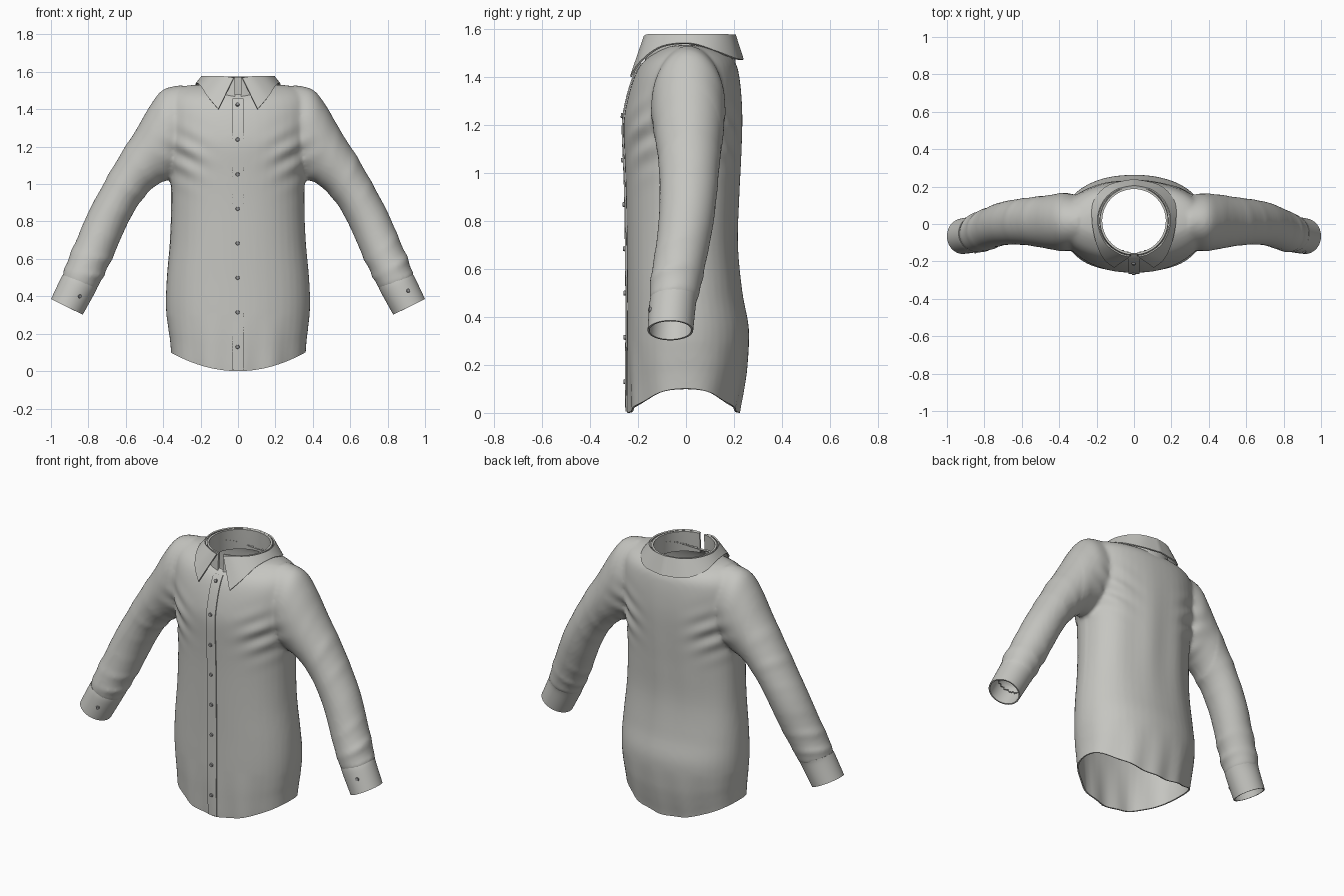
import bpy, bmesh
from math import sin, cos, pi, exp, hypot
from mathutils import Vector, Matrix
from mathutils.bvhtree import BVHTree

if "Cube" in bpy.data.objects:
    bpy.data.objects.remove(bpy.data.objects["Cube"])


def material(name, rgb):
    m = bpy.data.materials.new(name)
    m.use_nodes = True
    m.diffuse_color = (*rgb, 1)
    m.node_tree.nodes["Principled BSDF"].inputs["Base Color"].default_value = (*rgb, 1)
    return m


cloth = material("light grey cloth", (0.56, 0.56, 0.53))
button_grey = material("button grey", (0.3, 0.3, 0.3))


def resample(keys, n):
    """Smooth curve through key rows, n steps per span."""
    rows = []
    for i in range(len(keys) - 1):
        quad = (keys[max(i - 1, 0)], keys[i], keys[i + 1], keys[min(i + 2, len(keys) - 1)])
        for k in range(n):
            t = k / n
            rows.append([b + t / 2 * (c - a + t * (2*a - 5*b + 4*c - d + t * (3*(b - c) + d - a)))
                         for a, b, c, d in zip(*quad)])
    return rows + [list(keys[-1])]


def add_object(name, bm, mat):
    bmesh.ops.recalc_face_normals(bm, faces=bm.faces)
    me = bpy.data.meshes.new(name)
    bm.to_mesh(me)
    bm.free()
    me.materials.append(mat)
    ob = bpy.data.objects.new(name, me)
    bpy.context.collection.objects.link(ob)
    return ob


def loft(bm, rings, closed=True, caps=False):
    vs = [[bm.verts.new(p) for p in r] for r in rings]
    n = len(vs[0])
    for a, b in zip(vs, vs[1:]):
        for j in range(n if closed else n - 1):
            k = (j + 1) % n
            bm.faces.new((a[j], a[k], b[k], b[j]))
    if caps:
        bm.faces.new(vs[0])
        bm.faces.new(vs[-1])


def bake(ob):
    """Apply all modifiers."""
    deps = bpy.context.evaluated_depsgraph_get()
    me = bpy.data.meshes.new_from_object(ob.evaluated_get(deps))
    ob.modifiers.clear()
    ob.data = me


def thicken(ob, t, offset=-1):
    mod = ob.modifiers.new("thickness", 'SOLIDIFY')
    mod.thickness, mod.offset = t, offset
    bake(ob)


def smooth(ob):
    bpy.ops.object.select_all(action='DESELECT')
    ob.select_set(True)
    bpy.context.view_layer.objects.active = ob
    bpy.ops.object.shade_smooth_by_angle(angle=0.7)


def surface_hit(tree, x, z):
    return tree.ray_cast(Vector((x, -2, z)), Vector((0, 1, 0)))[:2]


# Body: height, half width, front depth, back depth
body = [(-.06, .355, .235, .215), (0, .358, .24, .22), (.1, .365, .243, .24), (.2, .375, .245, .255),
        (.35, .385, .245, .262), (.5, .38, .245, .235), (.7, .362, .247, .215), (.9, .355, .25, .22),
        (1.05, .36, .255, .228), (1.2, .38, .26, .234), (1.3, .39, .245, .232), (1.4, .39, .215, .222),
        (1.46, .375, .18, .205), (1.5, .34, .13, .165), (1.525, .28, .08, .1), (1.532, .2, .04, .05)]
# Sleeve: outer x, z, inner x, z, centre y, half depth
sleeve = [(.3, 1.53, .26, 1.1, .01, .14), (.4, 1.505, .33, 1.05, .01, .155), (.47, 1.42, .375, 1.02, .01, .15),
          (.545, 1.29, .42, 1.005, .012, .14), (.645, 1.13, .49, .945, .013, .127),
          (.725, .99, .555, .855, .01, .12), (.8, .85, .615, .735, 0, .115), (.86, .71, .667, .615, -.02, .11),
          (.91, .59, .715, .52, -.04, .107), (.937, .51, .75, .45, -.05, .1),
          (.938, .49, .772, .425, -.053, .085), (.965, .43, .8, .36, -.06, .085)]
SEG = 48


def body_ring(z, hx, front, back):
    ring = []
    for j in range(SEG):
        c, s = cos(2 * pi * j / SEG), sin(2 * pi * j / SEG)
        k = (abs(c) ** 2.2 + abs(s) ** 2.2) ** (-1 / 2.2)
        ring.append((hx * c * k, (back if s > 0 else front) * s * k, z))
    return ring


def sleeve_ring(row, side, t=0, wrinkle=0):
    ox, oz, ix, iz, yc, ry = row
    ring = []
    for j in range(SEG):
        a = 2 * pi * j / SEG
        f = 1 + wrinkle * max(0, sin(70 * t + 1.5 * sin(a + side) + side)) * (0.6 + 0.4 * cos(2 * a + side))
        ring.append((side * ((ox + ix) / 2 + (ox - ix) / 2 * cos(a) * f), yc + ry * sin(a) * f,
                     (oz + iz) / 2 + (oz - iz) / 2 * cos(a) * f))
    return ring


# Fuse body and sleeves into one smooth skin
bm = bmesh.new()
loft(bm, [body_ring(*r) for r in resample(body, 5)], caps=True)
for side in (1, -1):
    rows = resample(sleeve, 7)
    rings = []
    for i, row in enumerate(rows):
        t = i / (len(rows) - 1)
        amp = .09 * exp(-((t - .74) / .11) ** 2) + .04 * exp(-((t - .38) / .1) ** 2)
        rings.append(sleeve_ring(row, side, t, amp))
    loft(bm, rings, caps=True)
shirt = add_object("shirt_body_and_sleeves", bm, cloth)
remesh = shirt.modifiers.new("fuse", 'REMESH')
remesh.mode, remesh.voxel_size = 'VOXEL', .012
relax = shirt.modifiers.new("relax", 'SMOOTH')
relax.factor, relax.iterations = .5, 6
bake(shirt)


def fold(co):
    """Soft cloth folds: hem pleats, chest drag lines, back pleats."""
    x, y, z = co
    if abs(x) > .5:
        return 0
    hem = .005 * sin(38 * x + 1) * max(0, 1 - z / .3)
    chest = .007 * sin(55 * (z - .5 * abs(x))) * exp(-((abs(x) - .28) / .1) ** 2 - ((z - 1.15) / .12) ** 2)
    back = .003 * sin(30 * x) * exp(-((z - .9) / .35) ** 2) if y > 0 else 0
    return hem + chest + back


# Open the hem, neck and wrists, then curve the hem
bm = bmesh.new()
bm.from_mesh(shirt.data)
bmesh.ops.bisect_plane(bm, geom=bm.verts[:] + bm.edges[:] + bm.faces[:], plane_co=(0, 0, 0),
                       plane_no=(0, 0, -1), clear_outer=True)


def is_opening(p):
    neck = p.z > 1.3 and hypot(p.x, p.y - .02) < .178
    wrist = abs(p.x) > .6 and .45 * (abs(p.x) - .865) - .89 * (p.z - .425) > 0
    return neck or wrist


bmesh.ops.delete(bm, geom=[f for f in bm.faces if is_opening(f.calc_center_median())], context='FACES')
bm.normal_update()
for v, n in [(v, v.normal.copy()) for v in bm.verts]:
    v.co += Vector((n.x, n.y, 0)) * fold(v.co)
    if abs(v.co.x) < .5:
        v.co.z += .1 * (v.co.x / .36) ** 2 * max(0, 1 - v.co.z / .3)
bm.to_mesh(shirt.data)
bm.free()
shirt_tree = BVHTree.FromObject(shirt, bpy.context.evaluated_depsgraph_get())
thicken(shirt, .008)
smooth(shirt)

# Cuffs
cuff = [(.938, .515, .752, .447, -.05, .098), (.952, .487, .77, .41, -.056, .097), (1.0, .385, .83, .302, -.065, .095)]
cuff_trees = {}
for side, label in ((1, "left"), (-1, "right")):
    bm = bmesh.new()
    loft(bm, [sleeve_ring(r, side) for r in resample(cuff, 4)])
    ob = add_object(label + "_cuff", bm, cloth)
    cuff_trees[side] = BVHTree.FromObject(ob, bpy.context.evaluated_depsgraph_get())
    thicken(ob, .008)
    smooth(ob)

# Button placket laid on the front
bm = bmesh.new()
rows = []
for i in range(90):
    z = .006 + 1.45 * i / 89
    rows.append([surface_hit(shirt_tree, x, z)[0] + Vector((0, -.005, 0)) for x in (-.03, -.015, 0, .015, .03)])
loft(bm, rows, closed=False)
placket = add_object("button_placket", bm, cloth)
thicken(placket, .006, 0)
smooth(placket)


# Buttons down the front and on the cuffs
def add_button(name, tree, x, z, lift):
    p, n = surface_hit(tree, x, z)
    if n.y > 0:
        n = -n
    bm = bmesh.new()
    place = Matrix.Translation(p + n * lift) @ n.to_track_quat('Z', 'Y').to_matrix().to_4x4()
    bmesh.ops.create_cone(bm, cap_ends=True, segments=16, radius1=.011, radius2=.009, depth=.008, matrix=place)
    smooth(add_object(name, bm, button_grey))


for i in range(8):
    add_button(f"front_button_{i + 1}", shirt_tree, -.002, .13 + .1845 * i, .011)
add_button("left_cuff_button", cuff_trees[1], .91, .43, .003)
add_button("right_cuff_button", cuff_trees[-1], -.845, .4, .003)

# Folded collar: upper fold line and lower free edge, mirrored
top = [(.022, -.172, 1.568), (.08, -.155, 1.575), (.155, -.095, 1.575), (.193, .015, 1.575),
       (.165, .115, 1.575), (.095, .18, 1.575), (0, .203, 1.575)]
low = [(.105, -.23, 1.4), (.16, -.185, 1.465), (.2, -.1, 1.525), (.222, .02, 1.537),
       (.212, .125, 1.505), (.135, .205, 1.475), (0, .237, 1.47)]


def mirrored(points):
    half = resample(points, 6)
    return [Vector(p) for p in half] + [Vector((-p[0], p[1], p[2])) for p in half[-2::-1]]


upper, lower = mirrored(top), mirrored(low)
bm = bmesh.new()
loft(bm, [[a.lerp(b, i / 5) for a, b in zip(upper, lower)] for i in range(6)], closed=False)
collar = add_object("collar", bm, cloth)
thicken(collar, .008, 0)
smooth(collar)

# Collar stand inside the fold, open at the front
bm = bmesh.new()
arc = [-pi / 2 + .09 + (2 * pi - .18) * j / 60 for j in range(61)]
loft(bm, [[(r * cos(a), .017 + r * sin(a), z) for a in arc]
          for r, z in ((.184, 1.45), (.18, 1.5), (.176, 1.573))], closed=False)
stand = add_object("collar_stand", bm, cloth)
thicken(stand, .012, 0)
smooth(stand)
